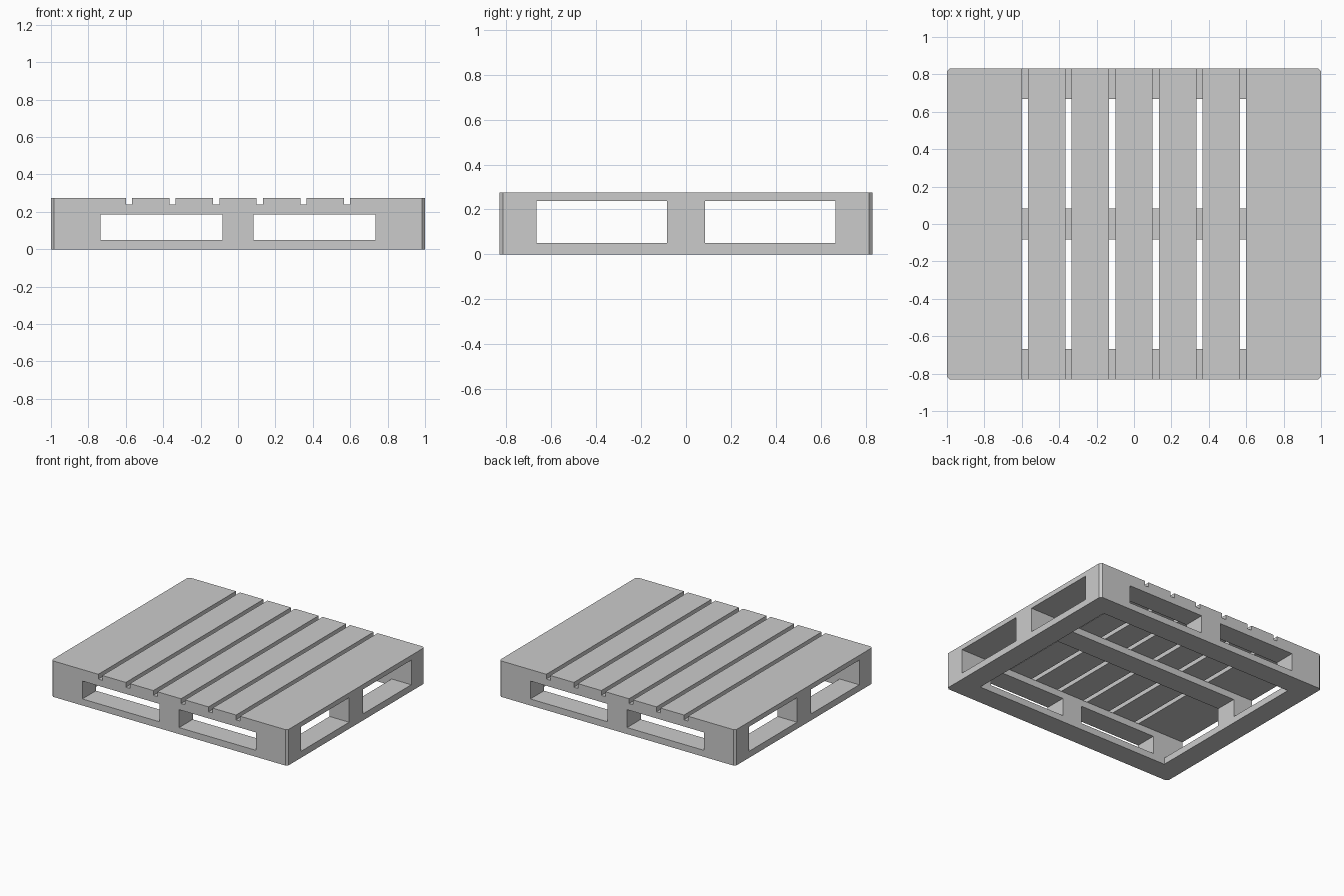
import bpy, bmesh

if "Cube" in bpy.data.objects:
    bpy.data.objects.remove(bpy.data.objects["Cube"])

HX, HY = 1.0, 0.832                 # half footprint
IX, IY = 0.834, 0.667               # inner edges of the rim boards
Z = (0.0, 0.05, 0.187, 0.238, 0.275)  # base, blocks, stringers, deck levels
CHAMFER = 0.016


def box(name, x0, x1, y0, y1, z0, z1):
    """Box whose vertical edges on the pallet's outer corners are chamfered."""
    bm = bmesh.new()
    bmesh.ops.create_cube(bm, size=1)
    for v in bm.verts:
        v.co.x = x1 if v.co.x > 0 else x0
        v.co.y = y1 if v.co.y > 0 else y0
        v.co.z = z1 if v.co.z > 0 else z0
    corners = [e for e in bm.edges if all(
        abs(abs(v.co.x) - HX) < 1e-4 and abs(abs(v.co.y) - HY) < 1e-4
        for v in e.verts)
        and (e.verts[0].co.xy - e.verts[1].co.xy).length < 1e-4]
    if corners:
        bmesh.ops.bevel(bm, geom=corners, offset=CHAMFER, segments=1,
                        profile=0.5, affect='EDGES')
    bmesh.ops.recalc_face_normals(bm, faces=bm.faces)
    me = bpy.data.meshes.new(name)
    bm.to_mesh(me)
    bm.free()
    ob = bpy.data.objects.new(name, me)
    bpy.context.collection.objects.link(ob)
    return ob


def mirrored(a, b):
    return ((a, b), (-b, -a))


# Bottom rim: two long boards and two end boards
for y0, y1 in mirrored(IY, HY):
    box("bottom_side_board", -HX, HX, y0, y1, Z[0], Z[1])
for x0, x1 in mirrored(IX, HX):
    box("bottom_end_board", x0, x1, -IY, IY, Z[0], Z[1])

# Spacer blocks: corners, side middles, end middles
for y0, y1 in mirrored(IY, HY):
    for x0, x1 in mirrored(0.735, HX):
        box("corner_block", x0, x1, y0, y1, Z[1], Z[2])
    box("side_block", -0.084, 0.084, y0, y1, Z[1], Z[2])
for x0, x1 in mirrored(IX, HX):
    box("end_block", x0, x1, -0.084, 0.084, Z[1], Z[2])

# Stringers running lengthwise under the deck
for y0, y1 in (*mirrored(IY, HY), (-0.084, 0.084)):
    box("stringer", -HX, HX, y0, y1, Z[2], Z[3])

# Deck boards: wide outer boards, five narrow ones between
for x0, x1 in (*mirrored(0.6, HX), *mirrored(0.367, 0.566),
               *mirrored(0.134, 0.333), (-0.1, 0.1)):
    box("deck_board", x0, x1, -HY, HY, Z[3], Z[4])
